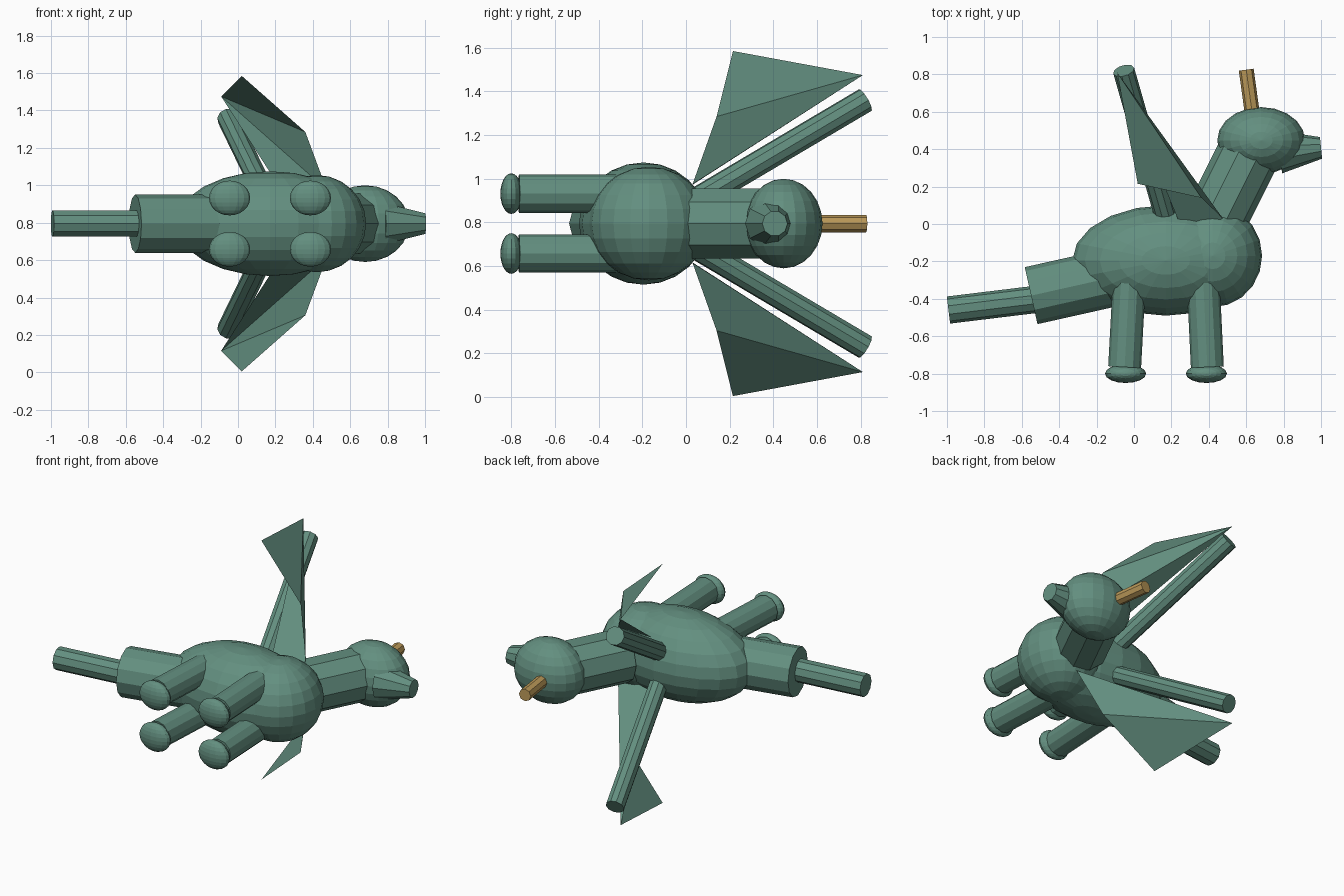
import bpy, bmesh, math
from mathutils import Vector, Matrix

if "Cube" in bpy.data.objects:
    bpy.data.objects.remove(bpy.data.objects["Cube"])

MID = 0.795  # height of the symmetry plane (the creature lies on its side)


def material(name, rgb):
    m = bpy.data.materials.new(name)
    m.diffuse_color = (*rgb, 1)
    m.use_nodes = True
    m.node_tree.nodes["Principled BSDF"].inputs["Base Color"].default_value = m.diffuse_color
    return m


green = material("scale green", (0.125, 0.275, 0.215))
gold = material("horn gold", (0.50, 0.32, 0.10))


def finish(name, bm, mat):
    me = bpy.data.meshes.new(name)
    bm.to_mesh(me)
    bm.free()
    me.materials.append(mat)
    ob = bpy.data.objects.new(name, me)
    bpy.context.collection.objects.link(ob)
    return ob


def ellipsoid(name, center, radii, seg=20, rings=12):
    bm = bmesh.new()
    bmesh.ops.create_uvsphere(bm, u_segments=seg, v_segments=rings, radius=1)
    bmesh.ops.transform(bm, verts=bm.verts,
                        matrix=Matrix.Translation(center) @ Matrix.Diagonal((*radii, 1)))
    return finish(name, bm, green)


def tube(name, start, end, r1, r2=None, sides=12, mat=green):
    a, b = Vector(start), Vector(end)
    axis = (b - a).normalized()
    # keep one corner of the section pointing towards z
    side = Vector((0, 0, 1)) - axis * axis.z
    side.normalize()
    other = axis.cross(side)
    rot = Matrix((side, other, axis)).transposed().to_4x4()
    bm = bmesh.new()
    bmesh.ops.create_cone(bm, cap_ends=True, segments=sides, radius1=r1,
                          radius2=r1 if r2 is None else r2, depth=(b - a).length,
                          matrix=Matrix.Rotation(-math.pi / 2, 4, 'Z'))
    bmesh.ops.transform(bm, verts=bm.verts,
                        matrix=Matrix.Translation((a + b) / 2) @ rot
                        @ Matrix.Rotation(math.pi / 2, 4, 'Z'))
    return finish(name, bm, mat)


# Torso
ellipsoid("body", (0.17, -0.195, MID), (0.50, 0.295, 0.28))
ellipsoid("chest", (0.42, -0.17, MID), (0.265, 0.275, 0.26))

# Neck, head, snout and horn
tube("neck", (0.44, 0.03, MID), (0.63, 0.41, MID), 0.168, sides=10)
ellipsoid("head", (0.68, 0.447, MID), (0.235, 0.178, 0.205))
tube("snout", (0.78, 0.385, MID), (1.0, 0.407, MID), 0.115, 0.058, sides=10)
tube("horn", (0.638, 0.55, MID), (0.60, 0.825, MID), 0.04, sides=8, mat=gold)

# Tail in two steps
tube("tail_base", (0.0, -0.26, MID), (-0.55, -0.383, MID), 0.156)
tube("tail_tip", (-0.40, -0.388, MID), (-0.992, -0.46, MID), 0.073, sides=10)

# Paired parts on both sides of the symmetry plane
for s, side in ((1, "right"), (-1, "left")):
    for part, top_x, foot_x in (("back", -0.025, -0.05), ("front", 0.37, 0.392)):
        z = MID + s * 0.137
        tube(f"{part}_leg_{side}", (top_x, -0.30, z), (foot_x, -0.765, z), 0.088)
        ellipsoid(f"{part}_foot_{side}", (foot_x + (0.005 if part == "back" else -0.005), -0.80, z),
                  (0.11, 0.05, 0.093), 16, 12)

    tube(f"wing_bone_{side}", (0.18, 0.0, MID + s * 0.08),
         (-0.055, 0.82, MID + s * 0.565), 0.058, sides=10)

    # Wing skin: thin sheet fanned out from the tip
    bm = bmesh.new()
    v = [bm.verts.new((x, y, MID + s * h)) for x, y, h in (
        (-0.09, 0.81, 0.68), (0.02, 0.215, 0.79), (0.36, 0.14, 0.49),
        (0.475, 0.03, 0.18), (0.27, -0.06, 0.12))]
    for i in range(1, 4):
        tri = (v[0], v[i], v[i + 1])
        bm.faces.new(tri if s > 0 else tri[::-1])
    finish(f"wing_skin_{side}", bm, green)
